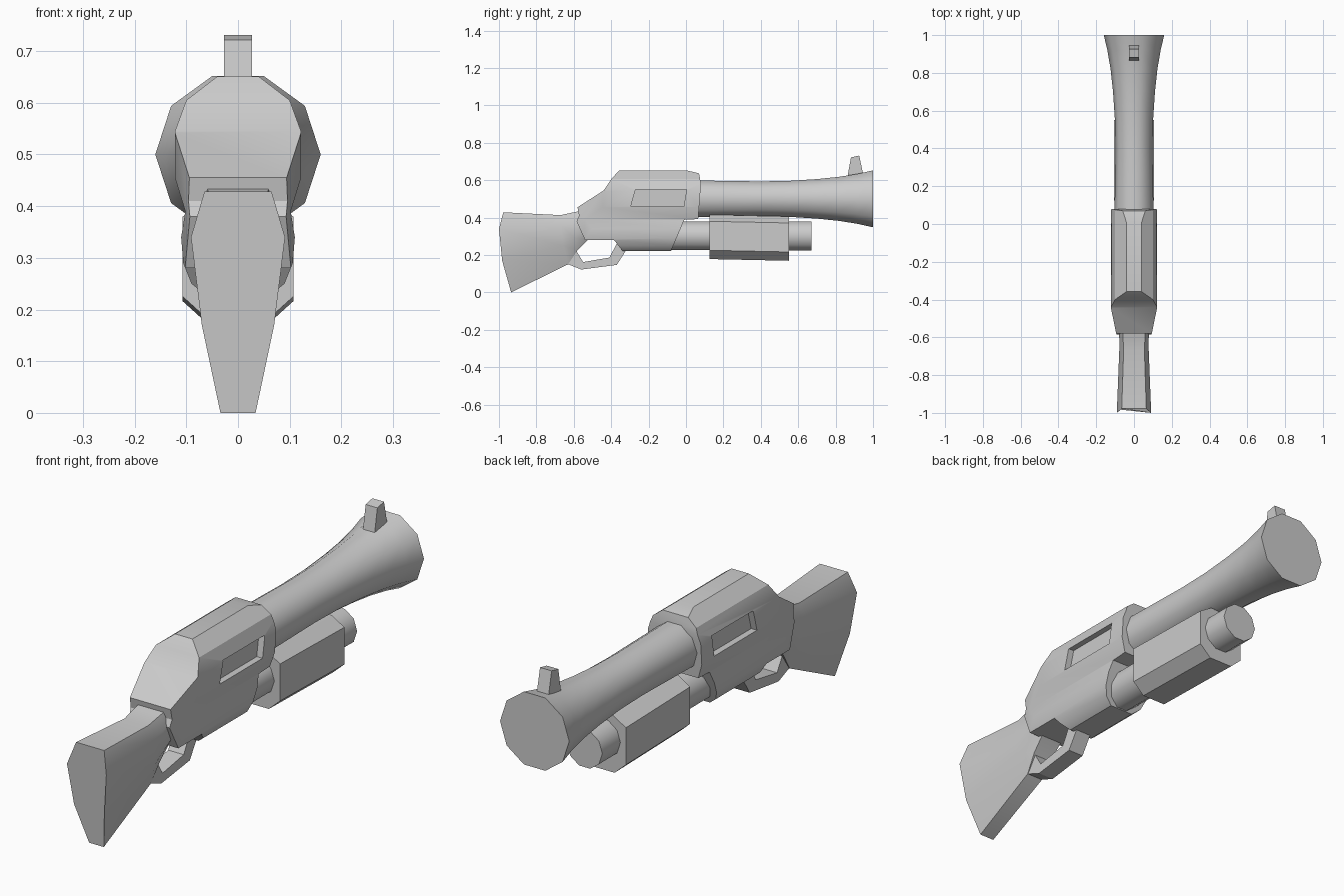
import bpy, bmesh
from math import pi, cos, sin

if "Cube" in bpy.data.objects:
    bpy.data.objects.remove(bpy.data.objects["Cube"])


def mesh_object(name, verts, faces, smooth=None):
    bm = bmesh.new()
    vs = [bm.verts.new(v) for v in verts]
    for f in faces:
        bm.faces.new([vs[i] for i in f])
    bmesh.ops.recalc_face_normals(bm, faces=bm.faces)
    me = bpy.data.meshes.new(name)
    bm.to_mesh(me)
    bm.free()
    ob = bpy.data.objects.new(name, me)
    bpy.context.collection.objects.link(ob)
    if smooth:
        shade(ob, smooth)
    return ob


def activate(ob):
    bpy.ops.object.select_all(action='DESELECT')
    ob.select_set(True)
    bpy.context.view_layer.objects.active = ob


def shade(ob, degrees):
    activate(ob)
    bpy.ops.object.shade_smooth_by_angle(angle=degrees * pi / 180)


def loft(name, rings, smooth=None):
    """Skin equal-length rings of points and cap both ends."""
    n, k = len(rings[0]), len(rings)
    faces = [(r * n + i, r * n + (i + 1) % n, (r + 1) * n + (i + 1) % n, (r + 1) * n + i)
             for r in range(k - 1) for i in range(n)]
    faces += [tuple(range(n)), tuple(range((k - 1) * n, k * n))]
    return mesh_object(name, [p for r in rings for p in r], faces, smooth)


def mirrored(half):
    """Close a right-hand outline of (x, other) points across x = 0."""
    return half + [(-x, b) for x, b in reversed(half)]


def side_prism(name, pts, x0, x1):
    return loft(name, [[(x, y, z) for y, z in pts] for x in (x0, x1)])


def lathe_y(name, profile, zc, sides):
    return loft(name, [[(r * cos(2 * pi * i / sides), y, zc + r * sin(2 * pi * i / sides))
                        for i in range(sides)] for y, r in profile], 40)


def boolean(ob, cutter, op):
    m = ob.modifiers.new(op, 'BOOLEAN')
    m.operation, m.object, m.solver = op, cutter, 'EXACT'
    activate(ob)
    bpy.ops.object.modifier_apply(modifier=m.name)
    bpy.data.objects.remove(cutter)


# Flared barrel
lathe_y('barrel', [(0.0, 0.104), (0.2, 0.101), (0.4, 0.098), (0.55, 0.101), (0.7, 0.111),
                   (0.82, 0.124), (0.92, 0.141), (1.0, 0.16)], 0.5, 10)

# Magazine tube
lathe_y('magazine_tube', [(-0.15, 0.08), (0.67, 0.082)], 0.302, 10)

# Pump grip
grip = mirrored([(0.05, 0.415), (0.107, 0.38), (0.107, 0.225), (0.055, 0.178)])
loft('pump_grip', [[(x, y, z - dz) for x, z in grip] for y, dz in ((0.125, 0), (0.55, 0.009))])

# Receiver: cross-section trimmed by side and plan outlines
section = mirrored([(0.04, 0.651), (0.1, 0.605), (0.122, 0.545), (0.122, 0.455), (0.102, 0.39),
                    (0.11, 0.34), (0.106, 0.29), (0.09, 0.25), (0.055, 0.222)])
receiver = loft('receiver', [[(x, y, z) for x, z in section] for y in (-0.7, 0.2)])
outline = [(-0.58, 0.455), (-0.44, 0.545), (-0.40, 0.605), (-0.35, 0.66), (0.0, 0.653),
           (0.07, 0.636), (0.08, 0.58), (0.065, 0.392), (-0.01, 0.388), (-0.025, 0.35),
           (-0.085, 0.21), (-0.33, 0.21), (-0.385, 0.28), (-0.54, 0.28),
           (-0.585, 0.38), (-0.572, 0.41)]
boolean(receiver, side_prism('side_trim', outline, -0.3, 0.3), 'INTERSECT')
plan = mirrored([(0.09, -0.6), (0.125, -0.43), (0.125, 0.2)])
boolean(receiver, loft('plan_trim', [[(x, y, z) for x, y in plan] for z in (0, 1)]), 'INTERSECT')
window = [(-0.295, 0.46), (-0.27, 0.55), (0.003, 0.55), (-0.012, 0.46)]
for s in (-1, 1):
    boolean(receiver, side_prism('window', window, s * 0.095, s * 0.2), 'DIFFERENCE')
shade(receiver, 32)

# Shoulder stock: rings of (y, z, half width) from top to bottom
stock = [
    [(-0.977, 0.428, 0.065), (-1.0, 0.34, 0.091), (-0.983, 0.17, 0.07), (-0.935, 0.0, 0.034)],
    [(-0.67, 0.413, 0.055), (-0.67, 0.36, 0.078), (-0.655, 0.25, 0.075), (-0.63, 0.15, 0.038)],
    [(-0.60, 0.428, 0.058), (-0.605, 0.375, 0.078), (-0.595, 0.29, 0.077), (-0.58, 0.225, 0.045)],
    [(-0.54, 0.44, 0.06), (-0.545, 0.385, 0.08), (-0.535, 0.33, 0.08), (-0.52, 0.285, 0.05)],
]
loft('stock', [[(w, y, z) for y, z, w in r] + [(-w, y, z) for y, z, w in reversed(r)]
               for r in stock], 40)

# Trigger guard: band between outer and inner side paths
outer = [(-0.63, 0.15), (-0.56, 0.122), (-0.37, 0.147), (-0.32, 0.225)]
inner = [(-0.585, 0.22), (-0.55, 0.162), (-0.41, 0.186), (-0.37, 0.26)]
loft('trigger_guard', [[(s * 0.036, y, z) for s, (y, z) in
                        ((-1, o), (1, o), (1, i), (-1, i))] for o, i in zip(outer, inner)])

# Front sight
side_prism('front_sight', [(0.862, 0.61), (0.882, 0.722), (0.926, 0.731), (0.95, 0.62)],
           -0.027, 0.027)
